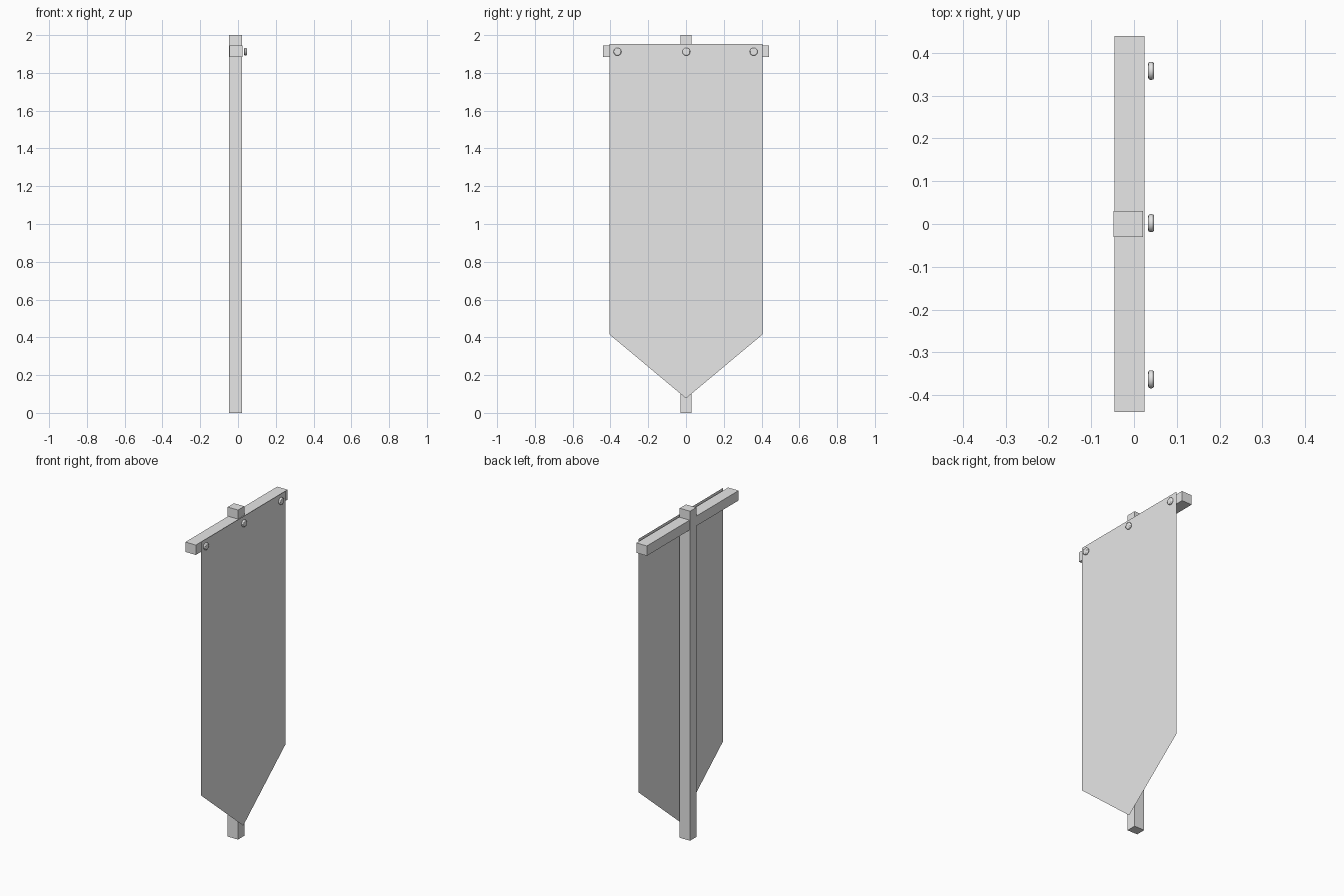
import bpy
import bmesh
from math import pi

cube = bpy.data.objects.get("Cube")
if cube:
    bpy.data.objects.remove(cube, do_unlink=True)

grey = bpy.data.materials.new("plain grey")
grey.use_nodes = True
colour = (0.8, 0.8, 0.8, 1)
grey.diffuse_color = colour
grey.node_tree.nodes["Principled BSDF"].inputs["Base Color"].default_value = colour


def box(name, low, high):
    """Box spanning two opposite corners."""
    centre = [(a + b) / 2 for a, b in zip(low, high)]
    bpy.ops.mesh.primitive_cube_add(size=1, location=centre)
    ob = bpy.context.object
    ob.name = name
    ob.scale = [b - a for a, b in zip(low, high)]
    bpy.ops.object.transform_apply(location=False, rotation=False, scale=True)
    ob.data.materials.append(grey)


# Upright pole and the crossbar that carries the cloth
box("pole", (-0.048, -0.03, 0), (0.021, 0.03, 2))
box("crossbar", (-0.045, -0.44, 1.885), (0.025, 0.44, 1.945))

# Thin pointed cloth hanging in front of the bar
cloth_x = 0.035
outline = [(-0.405, 1.953), (-0.405, 0.415), (0, 0.077), (0.405, 0.415), (0.405, 1.953)]
bm = bmesh.new()
bm.faces.new([bm.verts.new((cloth_x, y, z)) for y, z in outline])
bm.normal_update()
mesh = bpy.data.meshes.new("cloth")
bm.to_mesh(mesh)
bm.free()
mesh.materials.append(grey)
cloth = bpy.data.objects.new("cloth", mesh)
bpy.context.collection.objects.link(cloth)

# Round rivets with bevelled rims along the top edge
for label, y in (("right", -0.363), ("middle", 0.002), ("left", 0.358)):
    bpy.ops.mesh.primitive_cylinder_add(vertices=16, radius=0.021, depth=0.014,
                                        location=(0.04, y, 1.912), rotation=(0, pi / 2, 0))
    rivet = bpy.context.object
    rivet.name = label + "_rivet"
    rivet.data.materials.append(grey)
    bevel = rivet.modifiers.new("rim", "BEVEL")
    bevel.width = 0.005
    bevel.segments = 2
    bpy.ops.object.shade_smooth_by_angle(angle=pi / 6)
